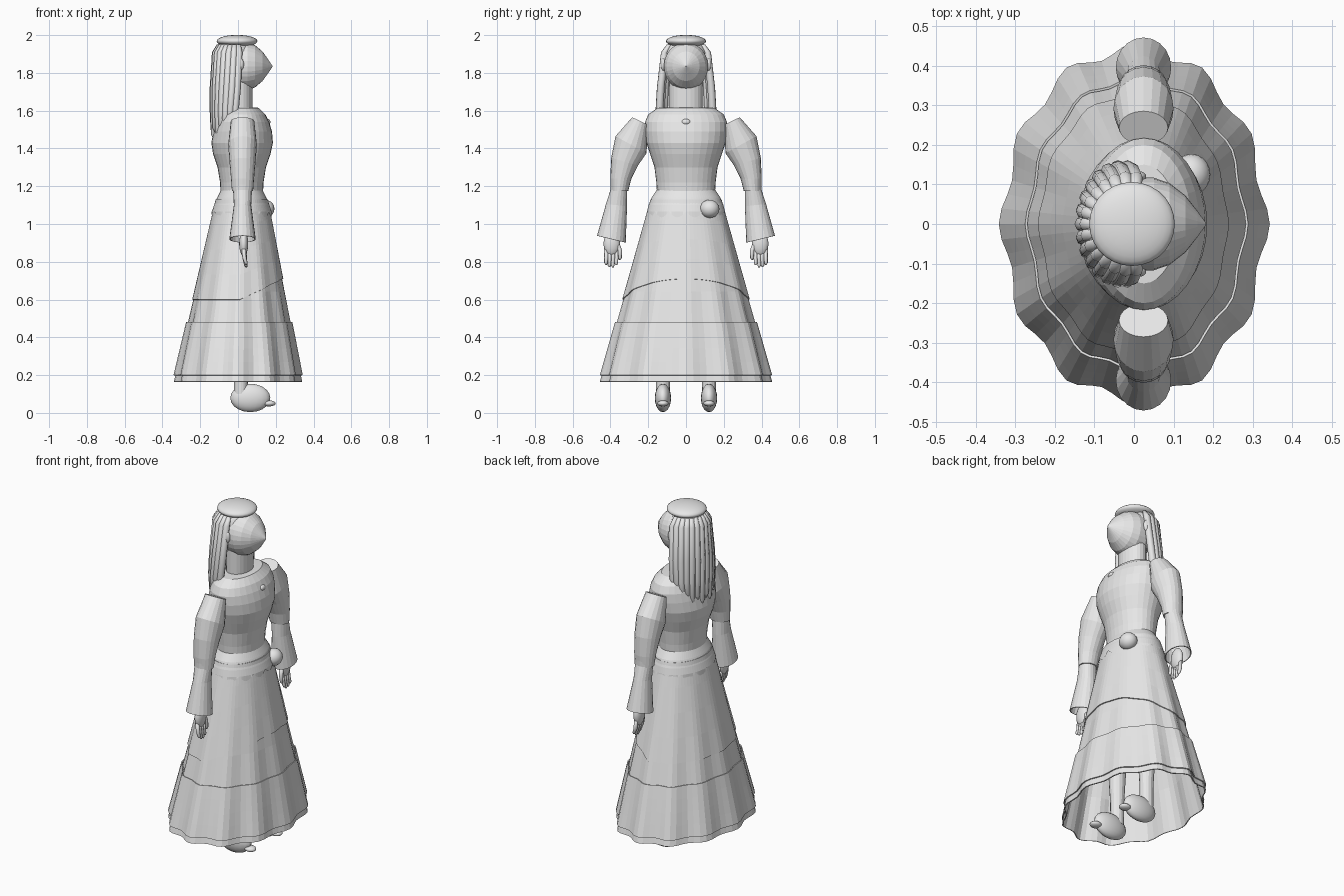
import bpy, bmesh
from math import sin, cos, pi, radians
from mathutils import Vector

if "Cube" in bpy.data.objects:
    bpy.data.objects.remove(bpy.data.objects["Cube"])

grey = bpy.data.materials.new("plain_grey")
grey.use_nodes = True
grey.diffuse_color = (0.8, 0.8, 0.8, 1)
grey.node_tree.nodes["Principled BSDF"].inputs["Base Color"].default_value = (0.8, 0.8, 0.8, 1)


def finish(name, bm, smooth=False):
    bmesh.ops.recalc_face_normals(bm, faces=bm.faces)
    for f in bm.faces:
        f.smooth = smooth
    mesh = bpy.data.meshes.new(name)
    bm.to_mesh(mesh)
    bm.free()
    mesh.materials.append(grey)
    obj = bpy.data.objects.new(name, mesh)
    bpy.context.collection.objects.link(obj)
    return obj


def loft(name, rings, caps=True, smooth=False):
    """Skin a list of closed point rings."""
    bm = bmesh.new()
    loops = [[bm.verts.new(p) for p in ring] for ring in rings]
    for a, b in zip(loops, loops[1:]):
        n = len(a)
        for i in range(n):
            j = (i + 1) % n
            bm.faces.new((a[i], a[j], b[j], b[i]))
    if caps:
        bm.faces.new(loops[0])
        bm.faces.new(loops[-1])
    return finish(name, bm, smooth)


def oval(cx, cy, z, rx, ry, n=24, tilt=0):
    """Horizontal oval; tilt lowers its outer (y) side."""
    angles = [2 * pi * i / n for i in range(n)]
    return [(cx + rx * cos(a), cy + ry * sin(a), z + tilt * sin(a)) for a in angles]


def ball(name, centre, size, segs=20):
    bm = bmesh.new()
    bmesh.ops.create_uvsphere(bm, u_segments=segs, v_segments=segs // 2, radius=1)
    for v in bm.verts:
        v.co = Vector(centre) + Vector(a * b for a, b in zip(v.co, size))
    return finish(name, bm, True)


def tube(name, points, radii, n=8):
    """Round strand along a mostly vertical path."""
    return loft(name, [oval(*p, r, r, n) for p, r in zip(points, radii)], smooth=True)


# Pleated skirt layers: an oval cone whose folds deepen toward the hem
def skirt_layer(name, top, hem, grow=0.0, lift=0.0, steps=4):
    rings = []
    for s in range(steps + 1):
        ring = []
        for i in range(72):
            a = 2 * pi * i / 72
            low = hem + lift * max(0, cos(a))
            z = top + (low - top) * s / steps
            t = (1.12 - z) / 0.955
            fold = 1 + 0.035 * t * (cos(12 * a) - 0.6)
            ring.append((0.02 * (1 - t) + (0.135 + 0.2 * t + grow) * fold * cos(a),
                         (0.185 + 0.265 * t + grow) * fold * sin(a), z))
        rings.append(ring)
    obj = loft(name, rings, caps=False)
    mod = obj.modifiers.new("cloth", "SOLIDIFY")
    mod.thickness = 0.006
    mod.offset = -1


skirt_layer("underskirt", 1.12, 0.165)
skirt_layer("lower_flounce", 0.48, 0.2, grow=0.01)
skirt_layer("overskirt", 1.13, 0.6, grow=0.006, lift=0.11)

# Scalloped hip band
hip = [oval(0.02, 0, z, rx, ry, 84) for z, rx, ry in
       [(1.18, 0.11, 0.155), (1.14, 0.13, 0.182), (1.1, 0.147, 0.198), (1.065, 0.158, 0.207)]]
hip.append([(x * 1.01, y * 1.01, z - 0.03 * abs(sin(i * pi / 6)))
            for i, (x, y, z) in enumerate(hip[-1])])
loft("hip_band", hip, caps=False)

# Bodice and neck
bodice = [(1.15, .02, .112, .153), (1.22, .02, .115, .157), (1.3, .02, .128, .167),
          (1.37, .02, .152, .19), (1.43, .022, .163, .21), (1.49, .025, .155, .218),
          (1.54, .025, .14, .217), (1.58, .025, .12, .2), (1.615, .025, .085, .15),
          (1.617, .02, .07, .1)]
loft("bodice", [oval(cx, 0, z, rx, ry, 32) for z, cx, rx, ry in bodice])
loft("neck", [oval(0.012, 0, z, 0.065, 0.088) for z in (1.55, 1.66, 1.78)])
ball("brooch", (0.157, 0, 1.54), (0.015, 0.024, 0.016))
ball("hip_pouch", (0.145, 0.125, 1.08), (0.048, 0.052, 0.048))

# Head turned around the nose axis, ending in a pointed face
face = [(-.11, .005), (-.085, .07), (-.045, .11), (0, .127), (.05, .127), (.09, .112),
        (.13, .078), (.16, .036), (.182, .003)]
loft("head", [[(x, 0.92 * r * cos(k * pi / 14), 1.835 + r * sin(k * pi / 14))
               for k in range(28)] for x, r in face])

# Flat cap and hair cap
ball("flat_cap", (-0.005, 0, 1.968), (0.108, 0.106, 0.033), 28)
ball("hair_cap", (-0.025, 0, 1.89), (0.105, 0.112, 0.095), 24)

# Hanging braids around the back and sides of the head
for i in range(15):
    a = radians(82 + 196 * i / 14)
    c, s = cos(a), sin(a)
    end = 1.5 - 0.06 * abs(c) + 0.03 * (i % 2)
    path = [(-0.01 + 0.09 * c, 0.09 * s, 1.95), (-0.01 + 0.11 * c, 0.115 * s, 1.91),
            (-0.02 + 0.11 * c, 0.135 * s, 1.72), (-0.03 + 0.1 * c, 0.142 * s, 1.6),
            (-0.035 + 0.095 * c, 0.135 * s, end + 0.03), (-0.035 + 0.09 * c, 0.13 * s, end)]
    tube("braid", path, [0.012, 0.018, 0.02, 0.02, 0.015, 0.005])

# Paired parts
for side, label in ((1, "left"), (-1, "right")):
    ball(label + "_ear", (0.01, side * 0.12, 1.845), (0.022, 0.014, 0.036), 14)

    # Puffed upper sleeve, then flared cuff: y, z, x radius, y radius, tilt
    def sleeve(name, rows, caps):
        return loft(label + name, [[(x, side * y, z) for x, y, z in oval(.024, cy, cz, rx, ry, 20, t)]
                                   for cy, cz, rx, ry, t in rows], caps)

    sleeve("_upper_sleeve", [(.243, 1.545, .062, .042, .02), (.291, 1.42, .076, .082, .045),
                             (.325, 1.33, .069, .071, .02), (.345, 1.24, .061, .056, 0),
                             (.352, 1.175, .056, .046, 0)], True)
    cuff = sleeve("_flared_cuff", [(.35, 1.255, .053, .049, 0), (.356, 1.18, .05, .044, 0),
                                   (.368, 1.1, .046, .056, .005), (.395, .92, .07, .076, .018)], False)
    cuff.modifiers.new("cloth", "SOLIDIFY").thickness = 0.005

    # Hand with four fingers and a thumb
    ball(label + "_palm", (.03, side * .393, .895), (.024, .044, .065), 16)
    for k in range(4):
        y = .368 + .018 * k
        tip = .765 + .012 * abs(k - 1.4)
        tube(label + "_finger", [(.03, side * y, .87), (.034, side * y, .82),
                                 (.042, side * (y + .002), tip + .01), (.044, side * y, tip)],
             [.011, .011, .009, .004])
    tube(label + "_thumb", [(.03, side * .365, .9), (.036, side * .35, .86),
                            (.04, side * .349, .82), (.04, side * .35, .81)],
         [.012, .012, .009, .004])

    # Leg, shoe and toe cap
    loft(label + "_leg", [oval(.015, side * .122, z, r, r, 16)
                          for z, r in ((.1, .036), (.25, .038), (.5, .052), (.95, .065))])
    ball(label + "_shoe", (.065, side * .122, .083), (.106, .043, .075))
    ball(label + "_toe_cap", (.165, side * .122, .05), (.035, .03, .016), 14)

# Settle the shoe soles on the ground
for obj in bpy.context.scene.objects:
    if obj.type == "MESH" and obj.name.split(".")[0].endswith("_shoe"):
        obj.location.z = -0.004
